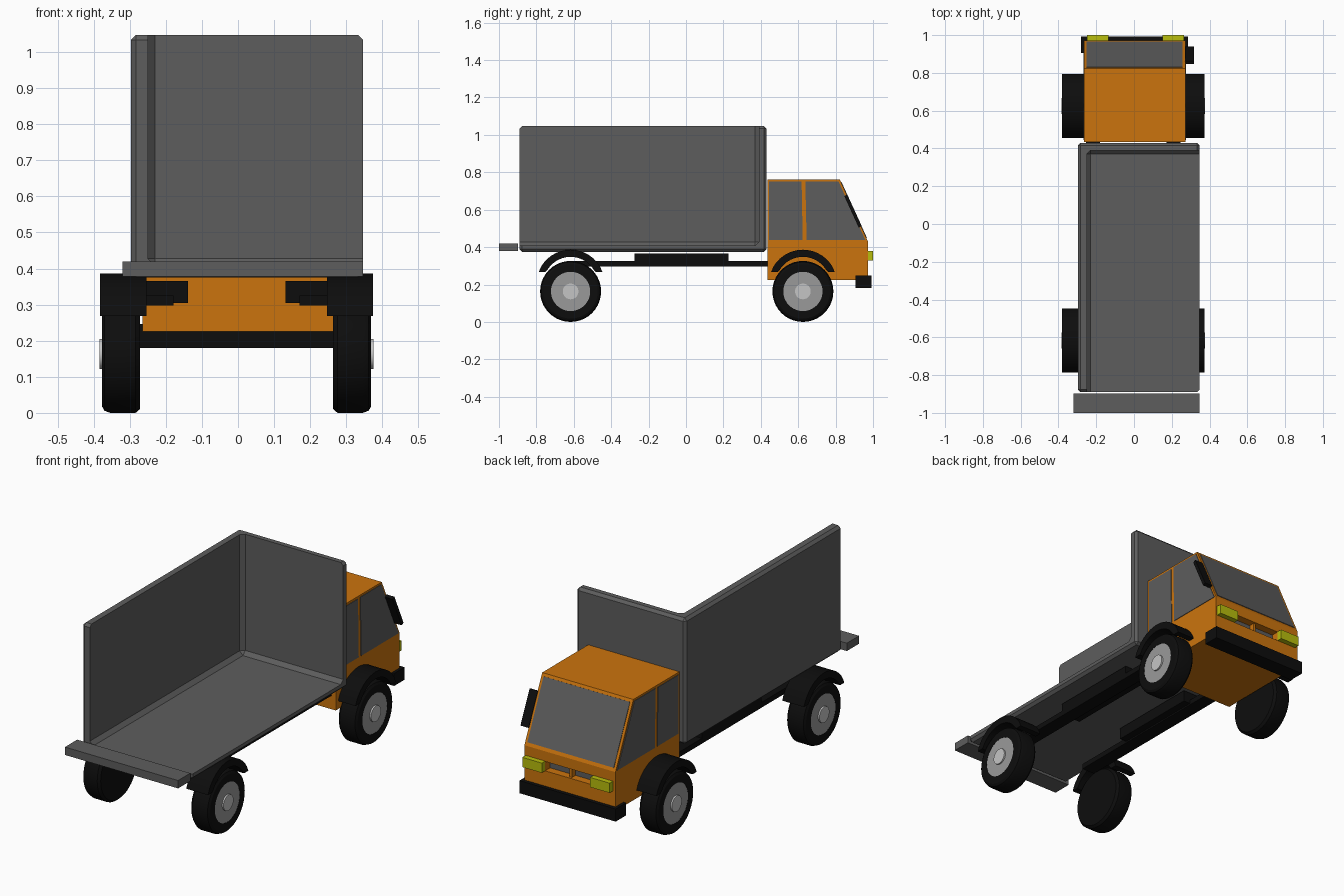
import bpy, bmesh, math
from mathutils import Matrix, Vector

cube = bpy.data.objects.get("Cube")
if cube:
    bpy.data.objects.remove(cube)


def material(name, r, g, b):
    m = bpy.data.materials.new(name)
    m.use_nodes = True
    m.diffuse_color = (r, g, b, 1)
    m.node_tree.nodes["Principled BSDF"].inputs["Base Color"].default_value = (r, g, b, 1)
    return m


ORANGE = material("orange paint", 0.6, 0.175, 0.004)
GREY = material("dark grey", 0.11, 0.11, 0.11)
BLACK = material("black rubber", 0.004, 0.004, 0.004)
RIM = material("rim grey", 0.32, 0.32, 0.32)
HUB = material("hub light grey", 0.56, 0.56, 0.56)
YELLOW = material("yellow lamp", 0.48, 0.51, 0.004)


def finish(name, bm, mat):
    bmesh.ops.recalc_face_normals(bm, faces=bm.faces)
    mesh = bpy.data.meshes.new(name)
    bm.to_mesh(mesh)
    bm.free()
    mesh.materials.append(mat)
    obj = bpy.data.objects.new(name, mesh)
    bpy.context.collection.objects.link(obj)
    return obj


def box(name, mat, x, y, z, bevel=0, tilt=0):
    """Box from (min, max) ranges, optionally chamfered and tilted about x."""
    bm = bmesh.new()
    bmesh.ops.create_cube(bm, size=1)
    bmesh.ops.scale(bm, vec=[r[1] - r[0] for r in (x, y, z)], verts=bm.verts)
    if bevel:
        bmesh.ops.bevel(bm, geom=bm.edges[:], offset=bevel, segments=1, affect='EDGES')
    bmesh.ops.rotate(bm, matrix=Matrix.Rotation(tilt, 3, 'X'), verts=bm.verts)
    bmesh.ops.translate(bm, vec=[sum(r) / 2 for r in (x, y, z)], verts=bm.verts)
    return finish(name, bm, mat)


def side_profile(name, mat, points, x0, x1):
    """Extrude a (y, z) outline across x."""
    bm = bmesh.new()
    face = bm.faces.new([bm.verts.new((x0, y, z)) for y, z in points])
    new = bmesh.ops.extrude_face_region(bm, geom=[face])["geom"]
    bmesh.ops.translate(bm, vec=(x1 - x0, 0, 0),
                        verts=[v for v in new if isinstance(v, bmesh.types.BMVert)])
    return finish(name, bm, mat)


def lathe(name, mat, profile, centre, side):
    """Spin an (x, radius) profile about the axle."""
    bm = bmesh.new()
    verts = [bm.verts.new((x * side, 0, r)) for x, r in profile]
    edges = [bm.edges.new(pair) for pair in zip(verts, verts[1:])]
    bmesh.ops.spin(bm, geom=verts + edges, cent=(0, 0, 0), axis=(1, 0, 0),
                   angle=math.tau, steps=40, use_merge=True)
    bmesh.ops.remove_doubles(bm, verts=bm.verts, dist=1e-5)
    bmesh.ops.translate(bm, vec=centre, verts=bm.verts)
    return smooth(finish(name, bm, mat))


def smooth(obj):
    bpy.ops.object.select_all(action='DESELECT')
    obj.select_set(True)
    bpy.context.view_layer.objects.active = obj
    bpy.ops.object.shade_smooth_by_angle(angle=math.radians(30))
    return obj


def cut(obj, cutter):
    mod = obj.modifiers.new("cut", 'BOOLEAN')
    mod.operation, mod.solver, mod.object = 'DIFFERENCE', 'EXACT', cutter
    graph = bpy.context.evaluated_depsgraph_get()
    mesh = bpy.data.meshes.new_from_object(obj.evaluated_get(graph))
    obj.modifiers.clear()
    obj.data = mesh
    bpy.data.objects.remove(cutter)


# Cargo body: chamfered box opened at the top, rear and one side
cargo = box("cargo_body", GREY, (-0.297, 0.347), (-0.89, 0.43), (0.375, 1.047), 0.014)
cut(cargo, box("cargo_cutter", GREY, (-0.25, 0.9), (-1.5, 0.39), (0.408, 1.6), 0.02))
box("rear_step", GREY, (-0.32, 0.347), (-1.0, -0.897), (0.378, 0.42))

# Cab shell with a slot between the lamps
CAB_L, CAB_R = 0.272, -0.265
ROOF, SILL = Vector((0.822, 0.762)), Vector((0.972, 0.432))
cab = side_profile("cab", ORANGE, [(0.435, 0.225), (0.972, 0.225), SILL, ROOF, (0.435, 0.762)],
                   CAB_R, CAB_L)
cut(cab, box("slot_cutter", ORANGE, (-0.135, 0.15), (0.925, 1.1), (0.328, 0.378)))
box("slot_panel", GREY, (-0.135, 0.15), (0.924, 0.93), (0.328, 0.378))
box("slot_divider", ORANGE, (0.0, 0.014), (0.924, 0.96), (0.328, 0.378))

# Windows as thin plates
for side, x in (("left", CAB_L), ("right", CAB_R)):
    x0, x1 = x - 0.003, x + 0.003
    side_profile(side + "_rear_window", GREY,
                 [(0.445, 0.437), (0.624, 0.437), (0.618, 0.75), (0.445, 0.75)], x0, x1)
    side_profile(side + "_front_window", GREY,
                 [(0.645, 0.437), (0.96, 0.437), (0.815, 0.752), (0.638, 0.752)], x0, x1)
slope = (ROOF - SILL).normalized()
out = Vector((slope.y, -slope.x)) * 0.003
low, high = SILL + slope * 0.018, ROOF - slope * 0.016
side_profile("windshield", GREY, [low - out, low + out, high + out, high - out],
             CAB_R + 0.014, CAB_L - 0.014)

# Front fittings
box("front_bumper", BLACK, (-0.28, 0.287), (0.905, 0.992), (0.18, 0.247))
box("left_lamp", YELLOW, (0.15, 0.265), (0.96, 1.0), (0.328, 0.38))
box("right_lamp", YELLOW, (-0.25, -0.135), (0.96, 1.0), (0.328, 0.38))
box("side_mirror", BLACK, (0.27, 0.318), (0.884, 0.902), (0.5, 0.685), tilt=0.43)

# Chassis rails, wheels and fenders on both sides
AXLE_Z = 0.163
START = math.radians(22)
arc = [START + (math.pi - 2 * START) * i / 16 for i in range(17)]
for side, s in (("left", 1), ("right", -1)):
    shift = -0.004

    def span(a, b):
        return sorted((s * a + shift, s * b + shift))

    box(side + "_rail", BLACK, span(0.175, 0.25), (-0.62, 0.5), (0.297, 0.325))
    box(side + "_rail_box", BLACK, span(0.135, 0.25), (-0.275, 0.228), (0.305, 0.366))
    for end, y in (("front", 0.625), ("rear", -0.617)):
        name = side + "_" + end
        centre = (shift, y, AXLE_Z)
        lathe(name + "_tyre", BLACK,
              [(0.267, 0), (0.267, 0.152), (0.28, 0.163), (0.35, 0.163), (0.366, 0.157),
               (0.373, 0.145), (0.373, 0.105), (0.36, 0.105), (0.36, 0)], centre, s)
        lathe(name + "_rim", RIM, [(0.35, 0), (0.35, 0.107), (0.372, 0.107), (0.372, 0)], centre, s)
        lathe(name + "_hub", HUB, [(0.36, 0), (0.36, 0.042), (0.38, 0.042), (0.38, 0)], centre, s)
        outline = [(y + r * math.cos(a), 0.203 + r * math.sin(a))
                   for r, angles in ((0.183, arc), (0.145, arc[::-1])) for a in angles]
        # Level the two fender ends
        outline = [(py, 0.268 if i in (0, 16, 17, 33) else pz) for i, (py, pz) in enumerate(outline)]
        smooth(side_profile(name + "_fender", BLACK, outline, *span(0.25, 0.378)))
